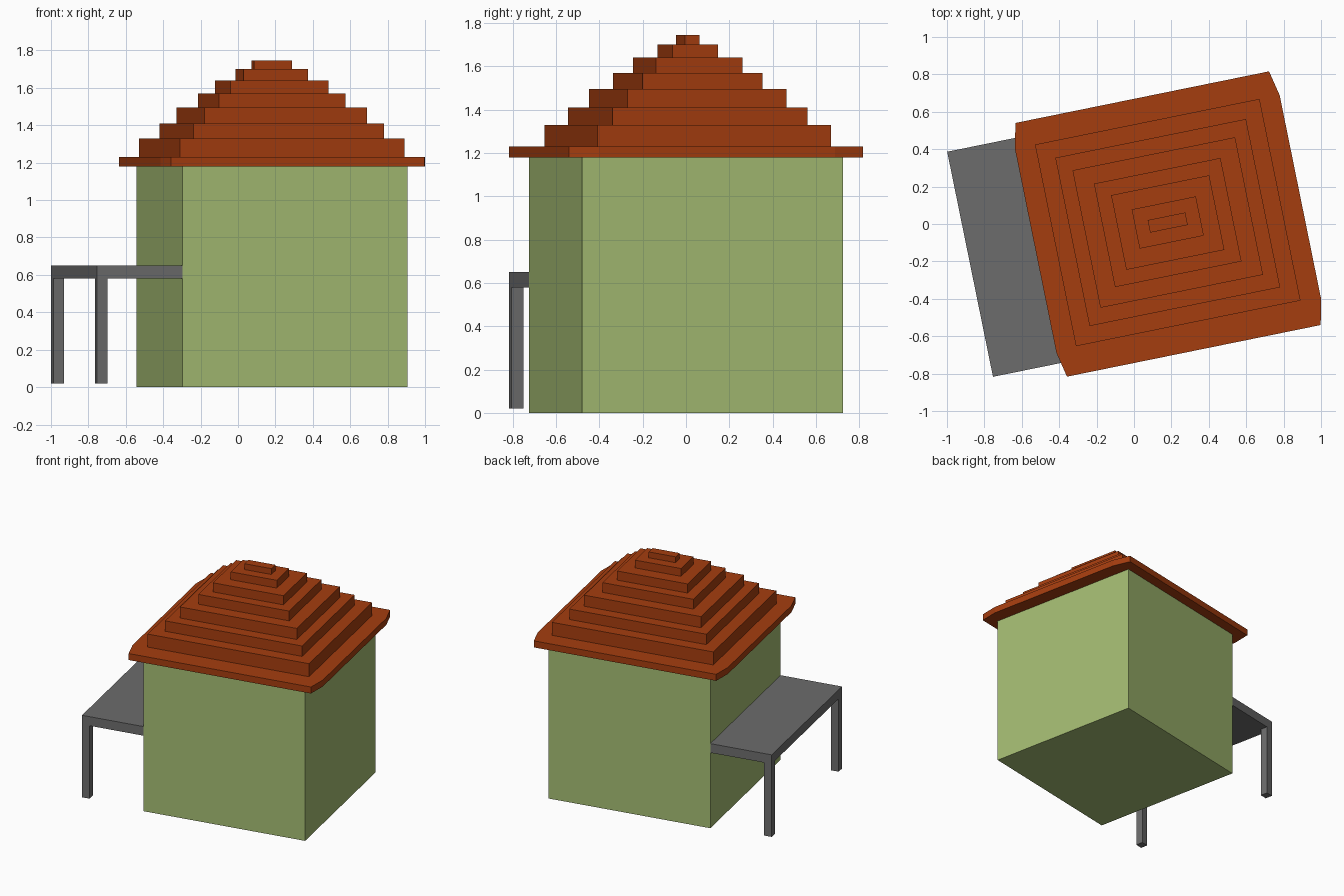
import bpy, bmesh
from mathutils import Matrix
from math import radians

if "Cube" in bpy.data.objects:
    bpy.data.objects.remove(bpy.data.objects["Cube"])

# Everything shares one turned frame centred on the house
FRAME = Matrix.Translation((0.182, 0, 0)) @ Matrix.Rotation(radians(11.5), 4, 'Z')


def material(name, rgb):
    m = bpy.data.materials.new(name)
    lin = [((c / 255 + 0.055) / 1.055) ** 2.4 for c in rgb]
    m.diffuse_color = (*lin, 1)
    m.use_nodes = True
    m.node_tree.nodes["Principled BSDF"].inputs["Base Color"].default_value = m.diffuse_color
    return m


wall = material("pale_green", (164, 188, 114))
tile = material("rust_red", (165, 61, 15))
grey = material("dark_grey", (108, 108, 108))


def prism(name, outline, z0, z1, mat):
    """Extrude a counter-clockwise outline from z0 to z1."""
    bm = bmesh.new()
    face = bm.faces.new([bm.verts.new((x, y, z0)) for x, y in outline])
    res = bmesh.ops.extrude_face_region(bm, geom=[face], use_keep_orig=True)
    for v in res["geom"]:
        if isinstance(v, bmesh.types.BMVert):
            v.co.z = z1
    bmesh.ops.recalc_face_normals(bm, faces=bm.faces)
    bm.transform(FRAME)
    me = bpy.data.meshes.new(name)
    bm.to_mesh(me)
    bm.free()
    me.materials.append(mat)
    ob = bpy.data.objects.new(name, me)
    bpy.context.collection.objects.link(ob)
    return ob


def box(name, x0, x1, y0, y1, z0, z1, mat):
    return prism(name, [(x0, y0), (x1, y0), (x1, y1), (x0, y1)], z0, z1, mat)


# House body
H = 0.614
box("house_walls", -H, H, -H, H, 0, 1.18, wall)

# Eaves slab, bowed out on the two sides
half = [(0.692, -0.692), (0.722, -0.556), (0.722, 0.556), (0.692, 0.692)]
prism("roof_eaves", half + [(-x, -y) for x, y in half], 1.18, 1.23, tile)

# Stepped roof: width, depth, top height of each tier
tiers = [(1.225, 1.10, 1.33), (1.04, 0.918, 1.41), (0.887, 0.75, 1.495),
         (0.69, 0.564, 1.57), (0.535, 0.407, 1.64), (0.35, 0.214, 1.70),
         (0.205, 0.068, 1.745)]
z = 1.23
for i, (w, d, top) in enumerate(tiers):
    box(f"roof_tier_{i + 1}", -w / 2, w / 2, 0.008 - d / 2, 0.008 + d / 2, z, top, tile)
    z = top

# Side canopy with two outer posts
OUT, S = -1.08, 0.057
box("canopy_top", OUT, -H, -H, H, 0.58, 0.65, grey)
box("canopy_front_post", OUT, OUT + S, -H, -H + S, 0.02, 0.58, grey)
box("canopy_back_post", OUT, OUT + S, H - S, H, 0.02, 0.58, grey)
